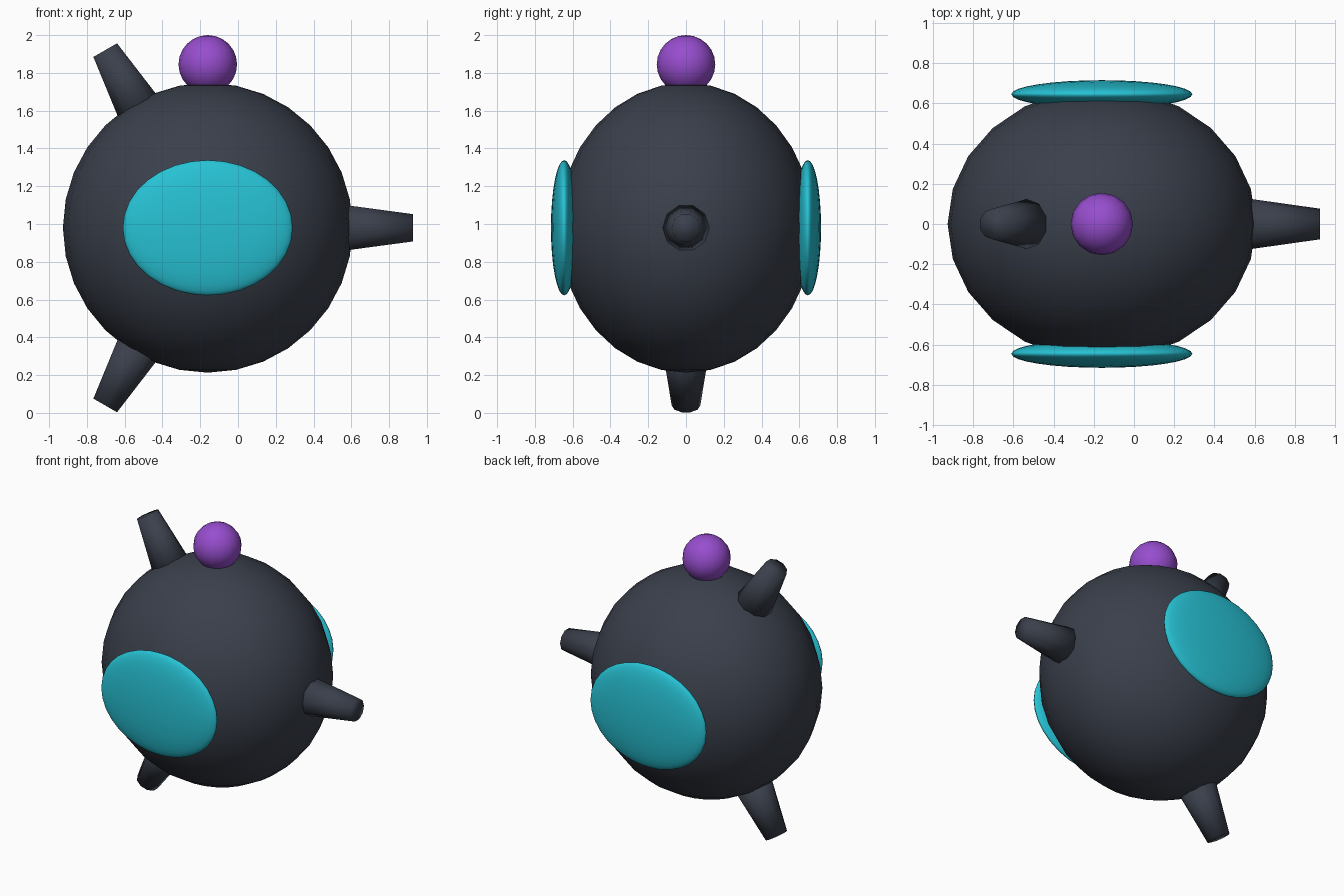
import bpy
import math

if "Cube" in bpy.data.objects:
    bpy.data.objects.remove(bpy.data.objects["Cube"])

CX, CZ = -0.16, 0.98   # body centre


def material(name, rgb):
    m = bpy.data.materials.new(name)
    m.diffuse_color = (*rgb, 1)
    m.use_nodes = True
    m.node_tree.nodes["Principled BSDF"].inputs["Base Color"].default_value = m.diffuse_color
    return m


slate = material("dark slate", (0.042, 0.050, 0.070))
teal = material("teal", (0.020, 0.540, 0.660))
purple = material("purple", (0.310, 0.075, 0.620))


def finish(name, mat):
    ob = bpy.context.object
    ob.name = name
    ob.data.materials.append(mat)
    bpy.ops.object.shade_smooth()
    return ob


def ellipsoid(name, loc, scale, mat, segments, rings):
    bpy.ops.mesh.primitive_uv_sphere_add(
        segments=segments, ring_count=rings, radius=1, location=loc)
    bpy.context.object.scale = scale
    return finish(name, mat)


# Round body, slightly flattened front to back
ellipsoid("body", (CX, 0, CZ), (0.767, 0.675, 0.767), slate, 24, 16)

# Ball on top
ellipsoid("top_ball", (CX, 0, 1.845), (0.155, 0.155, 0.155), purple, 16, 12)

# Flat oval discs on the front and back
for side, name in ((-1, "front_disc"), (1, "back_disc")):
    ellipsoid(name, (CX, side * 0.645, CZ), (0.45, 0.07, 0.358), teal, 32, 16)

# Three tapered stubs spread evenly around the body
INNER, OUTER = 0.66, 1.086
for angle, name in ((0, "right_stub"), (120, "upper_left_stub"), (240, "lower_left_stub")):
    a = math.radians(angle)
    mid = (INNER + OUTER) / 2
    bpy.ops.mesh.primitive_cone_add(
        vertices=10, radius1=0.136, radius2=0.076, depth=OUTER - INNER,
        location=(CX + mid * math.cos(a), 0, CZ + mid * math.sin(a)))
    ob = bpy.context.object
    # a vertex on the cone's y axis stays on y when tilted in the xz plane
    ob.rotation_euler = (0, math.pi / 2 - a, 0)
    finish(name, slate)
